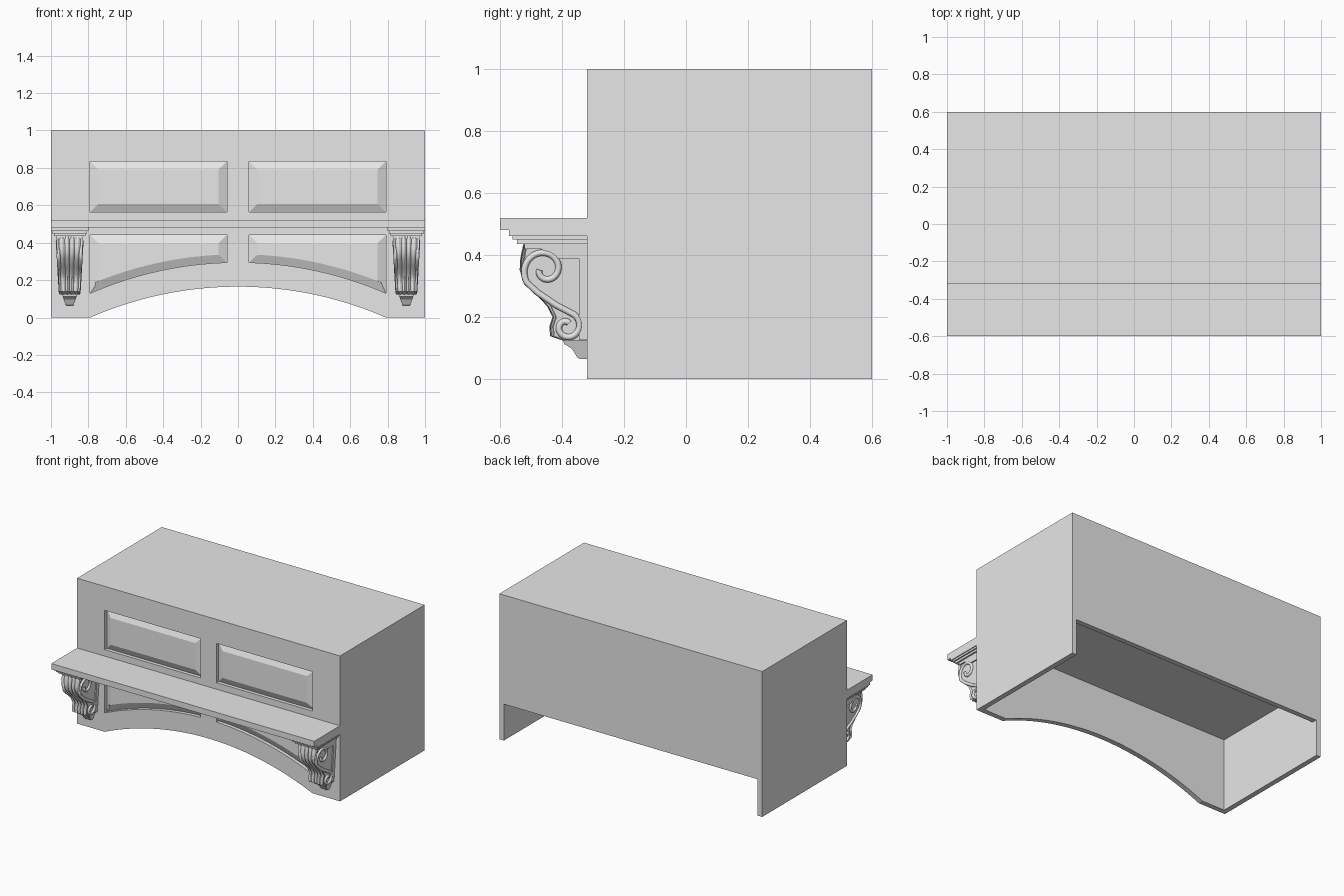
import bpy, bmesh
from math import sin, cos, pi, radians, sqrt

cube = bpy.data.objects.get("Cube")
if cube:
    bpy.data.objects.remove(cube, do_unlink=True)

paint = bpy.data.materials.new("light_grey_paint")
paint.use_nodes = True
GREY = (0.8, 0.8, 0.8, 1)
paint.diffuse_color = GREY
paint.node_tree.nodes["Principled BSDF"].inputs["Base Color"].default_value = GREY

FRONT = -0.32     # front plane of the hood
WALL = 0.035      # wall thickness
RECESS = 0.025    # depth of the panel recesses


def finish(name, bm, smooth=False):
    bmesh.ops.recalc_face_normals(bm, faces=bm.faces)
    mesh = bpy.data.meshes.new(name)
    bm.to_mesh(mesh)
    bm.free()
    mesh.materials.append(paint)
    obj = bpy.data.objects.new(name, mesh)
    bpy.context.scene.collection.objects.link(obj)
    if smooth:
        select(obj)
        bpy.ops.object.shade_smooth_by_angle(angle=radians(40))
    return obj


def select(obj):
    bpy.ops.object.select_all(action="DESELECT")
    obj.select_set(True)
    bpy.context.view_layer.objects.active = obj


def prism(name, pts, place, smooth=False):
    """Extrude a 2D outline; place(a, b, side) gives the 3D point."""
    bm = bmesh.new()
    ends = [[bm.verts.new(place(a, b, s)) for a, b in pts] for s in (0, 1)]
    for end in ends:
        bm.faces.new(end)
    for i in range(len(pts)):
        j = (i + 1) % len(pts)
        bm.faces.new((ends[0][i], ends[0][j], ends[1][j], ends[1][i]))
    return finish(name, bm, smooth)


def box(name, x, y, z):
    outline = [(x[0], z[0]), (x[1], z[0]), (x[1], z[1]), (x[0], z[1])]
    return prism(name, outline, lambda a, b, s: (a, y[s], b))


def cut(target, cutter):
    cutter.hide_render = True
    mod = target.modifiers.new("cut", "BOOLEAN")
    mod.operation = "DIFFERENCE"
    mod.solver = "EXACT"
    mod.object = cutter
    select(target)
    bpy.ops.object.modifier_apply(modifier=mod.name)
    bpy.data.objects.remove(cutter, do_unlink=True)


# Arch of the lower front edge
SPAN, RISE = 0.79, 0.165
RADIUS = (SPAN ** 2 + RISE ** 2) / (2 * RISE)


def arch(x):
    return RISE - RADIUS + sqrt(RADIUS ** 2 - x * x)


def arch_points(x0, x1, n, lift=0):
    xs = [x0 + (x1 - x0) * i / n for i in range(n + 1)]
    return [(x, arch(x) + lift) for x in xs]


# Hood shell: hollow below, open low at the back, arched at the front
inner = 1 - WALL
shell = box("hood_shell", (-1, 1), (FRONT, 0.6), (0, 1))
cut(shell, box("cavity", (-inner, inner), (FRONT + WALL, 0.6 - WALL), (-0.1, 0.5)))
cut(shell, box("back_opening", (-inner, inner), (0.5, 0.7), (-0.1, 0.25)))
arch_outline = arch_points(-SPAN, SPAN, 40) + [(SPAN, -0.1), (-SPAN, -0.1)]
cut(shell, prism("arch_cutter", arch_outline, lambda a, b, s: (a, (-0.4, -0.2)[s], b)))

# Four recesses, each with a raised bevelled panel
upper = [(0.06, 0.565), (SPAN, 0.565), (SPAN, 0.835), (0.06, 0.835)]
lower = arch_points(0.06, SPAN, 18, 0.13) + [(SPAN, 0.44), (0.06, 0.44)]
for row, outline in (("upper", upper), ("lower", lower)):
    for side, sign in (("left", 1), ("right", -1)):
        pts = [(sign * a, b) for a, b in outline]
        depth = (-0.4, FRONT + RECESS)
        cut(shell, prism("recess", pts, lambda a, b, s: (a, depth[s], b)))
        bm = bmesh.new()
        face = bm.faces.new([bm.verts.new((a, FRONT + RECESS - 0.001, b)) for a, b in pts])
        face.normal_update()
        if face.normal.y > 0:
            face.normal_flip()
        bmesh.ops.inset_region(bm, faces=[face], thickness=0.043, depth=0.02,
                               use_boundary=True, use_even_offset=True)
        panel = finish(f"{row}_{side}_panel", bm)
        if sum(p.normal.y for p in panel.data.polygons) > 0:
            panel.data.flip_normals()

# Mantel shelf
box("mantel_shelf", (-1, 1), (-0.6, FRONT + 0.005), (0.48, 0.52))

# Corbel front contour as (y, z), from the cap down to the foot
CONTOUR = [(-0.525, 0.44), (-0.532, 0.41), (-0.537, 0.38), (-0.538, 0.35),
           (-0.525, 0.315), (-0.485, 0.272), (-0.45, 0.235), (-0.432, 0.2),
           (-0.442, 0.17), (-0.44, 0.138), (-0.40, 0.124)]
FOOT = [(FRONT, 0.135), (-0.398, 0.135), (-0.394, 0.113), (-0.368, 0.097),
        (-0.352, 0.07), (-0.343, 0.064), (FRONT, 0.064)]


def half_width(z):
    return 0.055 + 0.018 * (z - 0.13) / 0.31


def spiral(cy, cz, a0, a1, r0, r1, n=36):
    out = []
    for i in range(n + 1):
        t = i / n
        a, r = radians(a0 + (a1 - a0) * t), r0 + (r1 - r0) * t
        out.append((cy + r * cos(a), cz + r * sin(a)))
    return out


SCROLL = (spiral(-0.455, 0.352, -180, 215, 0.018, 0.072)
          + [(-0.48, 0.279), (-0.42, 0.238)]
          + spiral(-0.385, 0.168, 60, -300, 0.046, 0.014))


def tube(name, points, radius):
    curve = bpy.data.curves.new(name, "CURVE")
    curve.dimensions = "3D"
    curve.bevel_depth = radius
    curve.bevel_resolution = 2
    curve.use_fill_caps = True
    spline = curve.splines.new("POLY")
    spline.points.add(len(points) - 1)
    for p, co in zip(spline.points, points):
        p.co = (*co, 1)
    curve.materials.append(paint)
    obj = bpy.data.objects.new(name, curve)
    bpy.context.scene.collection.objects.link(obj)
    select(obj)
    bpy.ops.object.convert(target="MESH")


def leaf(name, cx):
    """Fluted leaf running down the front of a corbel."""
    cols = 32
    bm = bmesh.new()
    rows = []
    for y, z in CONTOUR:
        row = []
        for i in range(cols + 1):
            u = 2 * i / cols - 1
            fold = 0.014 * abs(sin(2.5 * pi * u)) * (1 - 0.3 * abs(u))
            row.append(bm.verts.new((cx + u * half_width(z), y + 0.014 - fold, z)))
        rows.append(row)
    for r0, r1 in zip(rows, rows[1:]):
        for i in range(cols):
            bm.faces.new((r0[i], r0[i + 1], r1[i + 1], r1[i]))
    obj = finish(name, bm, True)
    if sum(p.normal.y for p in obj.data.polygons) > 0:
        obj.data.flip_normals()


for side, sign in (("left", 1), ("right", -1)):
    cx = sign * 0.9

    def sym(width):
        return lambda a, b, s: (cx + (2 * s - 1) * width(b), a, b)

    # Stepped cap
    for i, (w, y, z0, z1) in enumerate(((0.1, -0.571, 0.462, 0.48), (0.094, -0.56, 0.45, 0.463),
                                        (0.084, -0.545, 0.436, 0.451))):
        box(f"{side}_corbel_cap_{i}", (cx - w, cx + w), (y, FRONT), (z0, z1))
    # Core, raised back frame and foot
    core = [(y + 0.014, z) for y, z in CONTOUR] + [(FRONT, 0.124), (FRONT, 0.44)]
    prism(f"{side}_corbel_core", core, sym(lambda z: half_width(z) - 0.008))
    frame = [(FRONT, 0.125), (-0.345, 0.125), (-0.345, 0.388), (-0.41, 0.388),
             (-0.47, 0.42), (-0.522, 0.42), (-0.522, 0.438), (FRONT, 0.438)]
    prism(f"{side}_corbel_frame", frame, sym(half_width))
    prism(f"{side}_corbel_foot", FOOT, sym(lambda z: 0.02 + 0.36 * (z - 0.064)))
    leaf(f"{side}_corbel_leaf", cx)
    # Scrolls on both cheeks
    for cheek, d in (("outer", sign), ("inner", -sign)):
        path = [(cx + d * (half_width(z) - 0.007), y, z) for y, z in SCROLL]
        tube(f"{side}_corbel_{cheek}_scroll", path, 0.0105)
